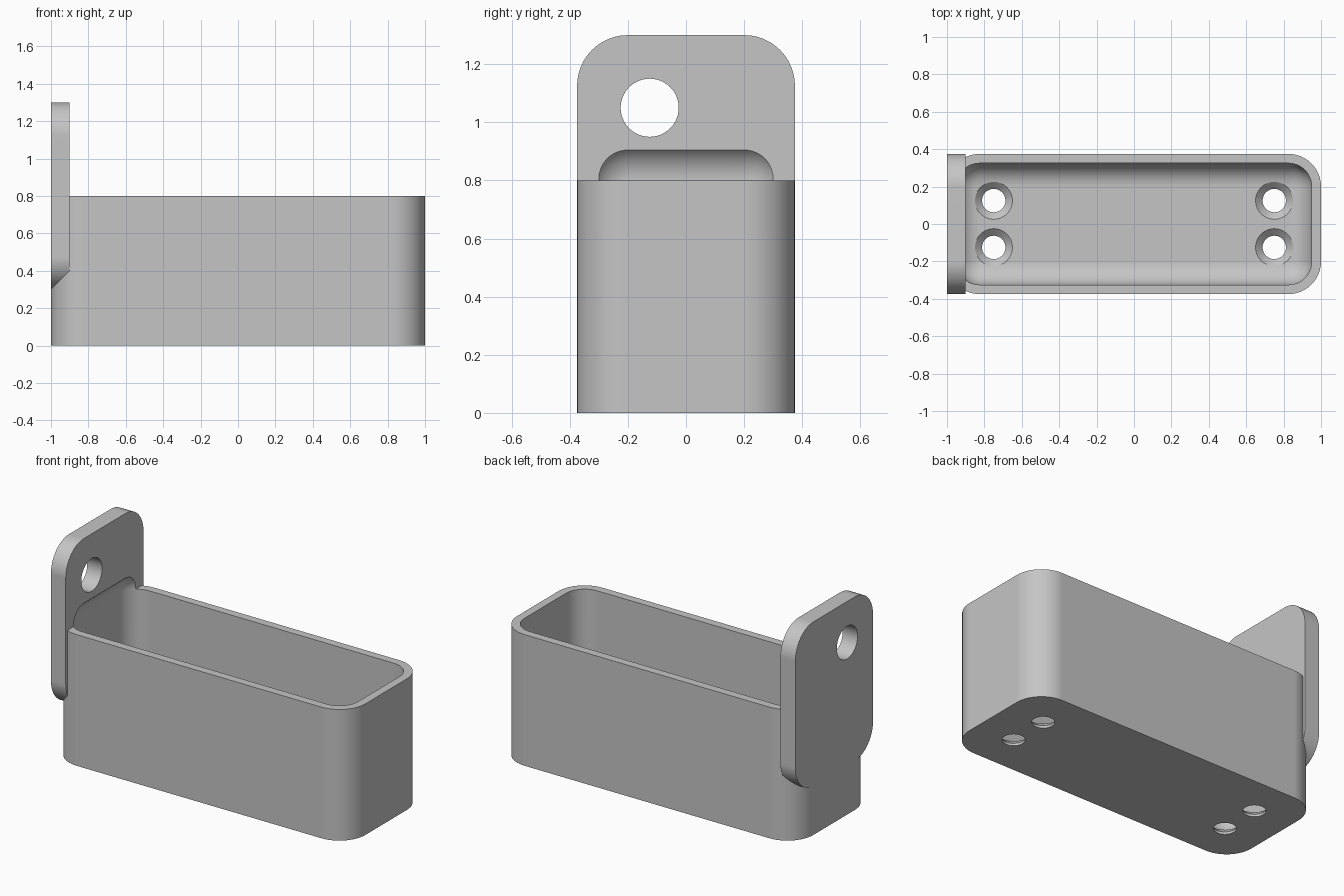
import bpy, bmesh, math
from mathutils import Matrix

cube = bpy.data.objects.get("Cube")
if cube:
    bpy.data.objects.remove(cube, do_unlink=True)

grey = bpy.data.materials.new("plain_grey")
grey.use_nodes = True
grey.diffuse_color = (0.56, 0.56, 0.56, 1)
grey.node_tree.nodes["Principled BSDF"].inputs["Base Color"].default_value = (0.56, 0.56, 0.56, 1)


def make_object(name, bm):
    mesh = bpy.data.meshes.new(name)
    bmesh.ops.recalc_face_normals(bm, faces=bm.faces)
    bm.to_mesh(mesh)
    bm.free()
    mesh.materials.append(grey)
    obj = bpy.data.objects.new(name, mesh)
    bpy.context.collection.objects.link(obj)
    return obj


def rounded_box(name, low, high, radius, axis=None, segments=12):
    """Box with every edge rounded, or only the edges along one axis."""
    bm = bmesh.new()
    bmesh.ops.create_cube(bm, size=1)
    for v in bm.verts:
        v.co = [(a + b) / 2 + c * (b - a) for a, b, c in zip(low, high, v.co)]
    edges = [e for e in bm.edges
             if axis is None or abs((e.verts[0].co - e.verts[1].co).normalized()[axis]) > 0.9]
    bmesh.ops.bevel(bm, geom=edges, offset=radius, offset_type='OFFSET',
                    segments=segments, profile=0.5, affect='EDGES')
    return make_object(name, bm)


def turned(name, profile, matrix, sides=48):
    """Solid of revolution from (radius, height) pairs, closed at both ends."""
    bm = bmesh.new()
    rings = []
    for r, z in profile:
        rings.append([bm.verts.new((r * math.cos(2 * math.pi * i / sides),
                                    r * math.sin(2 * math.pi * i / sides), z))
                      for i in range(sides)])
    for a, b in zip(rings, rings[1:]):
        for i in range(sides):
            j = (i + 1) % sides
            bm.faces.new((a[i], a[j], b[j], b[i]))
    bm.faces.new(rings[0])
    bm.faces.new(rings[-1])
    bm.transform(matrix)
    return make_object(name, bm)


def combine(target, other, operation):
    mod = target.modifiers.new(operation.title(), 'BOOLEAN')
    mod.operation, mod.solver, mod.object = operation, 'EXACT', other
    bpy.context.view_layer.objects.active = target
    bpy.ops.object.modifier_apply(modifier=mod.name)
    bpy.data.objects.remove(other, do_unlink=True)


# Tray block joined to the upright hanging plate
tray = rounded_box("tray_with_hanging_plate", (-1, -0.375, 0), (1, 0.375, 0.8), 0.175, axis=2)
plate = rounded_box("hanging_plate", (-1, -0.375, 0.3), (-0.9, 0.375, 1.3), 0.175, axis=0)
combine(tray, plate, 'UNION')

# Cavity, which also scoops a hollow in the plate
cavity = rounded_box("cavity_cutter", (-0.95, -0.325, 0.05), (0.95, 0.325, 0.93), 0.125)
combine(tray, cavity, 'DIFFERENCE')

# Countersunk screw holes in the floor
for x in (-0.75, 0.75):
    for y in (-0.125, 0.125):
        screw = turned("screw_hole_cutter",
                       [(0.0625, -0.1), (0.0625, 0.015), (0.1, 0.05), (0.1, 0.2)],
                       Matrix.Translation((x, y, 0)))
        combine(tray, screw, 'DIFFERENCE')

# Round hanging hole through the plate
hole = turned("hanging_hole_cutter", [(0.1, -0.2), (0.1, 0.2)],
              Matrix.Translation((-0.95, -0.125, 1.05)) @ Matrix.Rotation(math.pi / 2, 4, 'Y'))
combine(tray, hole, 'DIFFERENCE')

# Smooth curved corners, crisp rims
bpy.ops.object.select_all(action='DESELECT')
tray.select_set(True)
bpy.context.view_layer.objects.active = tray
bpy.ops.object.shade_smooth_by_angle(angle=math.radians(25))
weighted = tray.modifiers.new("Weighted normals", 'WEIGHTED_NORMAL')
weighted.keep_sharp = True
